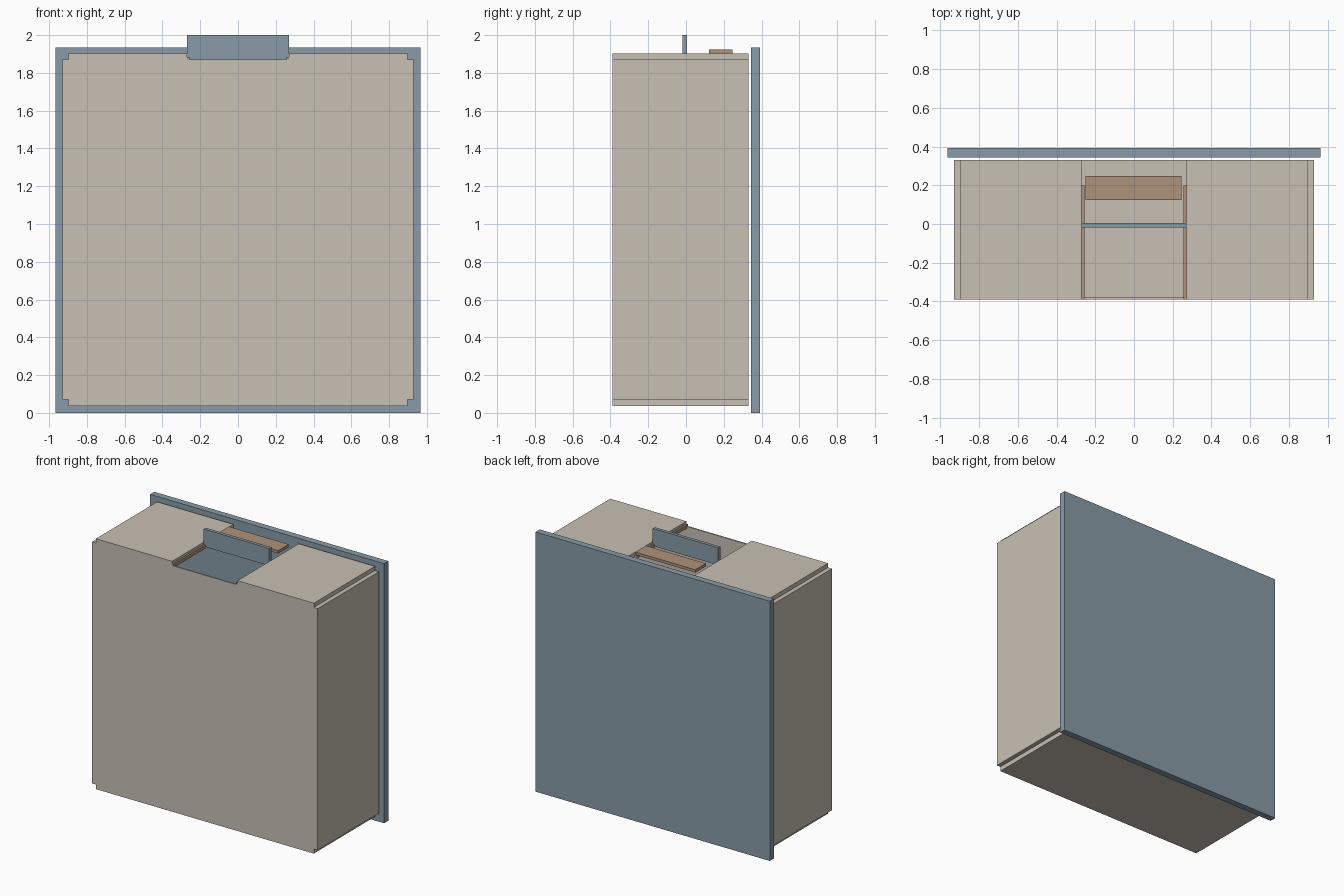
import bpy
import bmesh
from mathutils import Vector

default = bpy.data.objects.get("Cube")
if default:
    bpy.data.objects.remove(default, do_unlink=True)


def material(name, color):
    mat = bpy.data.materials.new(name)
    mat.use_nodes = True
    mat.diffuse_color = (*color, 1)
    mat.node_tree.nodes["Principled BSDF"].inputs["Base Color"].default_value = (*color, 1)
    return mat


beige = material("warm beige", (0.58, 0.53, 0.46))
blue = material("slate blue", (0.25, 0.33, 0.39))
brown = material("tan brown", (0.42, 0.29, 0.2))


def box(name, low, high, mat):
    """Axis-aligned slab between two opposite corners."""
    low, high = Vector(low), Vector(high)
    mesh = bpy.data.meshes.new(name)
    bm = bmesh.new()
    bmesh.ops.create_cube(bm, size=1)
    for v in bm.verts:
        v.co = (low + high) / 2 + v.co * (high - low)
    bm.to_mesh(mesh)
    bm.free()
    mesh.materials.append(mat)
    obj = bpy.data.objects.new(name, mesh)
    bpy.context.collection.objects.link(obj)
    return obj


def mirrored(name, low, high, mat):
    """Slab on the left (+x) and its twin on the right."""
    box("left_" + name, low, high, mat)
    box("right_" + name, (-high[0], *low[1:]), (-low[0], *high[1:]), mat)


FRONT, REAR = -0.39, 0.33       # depth of the case
INNER, OUTER = 0.898, 0.93      # side slab thickness
SLOT = 0.27                     # half width of the top opening
FLOOR, LOW, HIGH, TOP = 0.036, 0.07, 1.87, 1.902

# Case: slabs meeting edge to edge, leaving stepped corners and an open rear
box("front_wall", (-INNER, FRONT, LOW), (INNER, FRONT + 0.01, HIGH), beige)
box("bottom_wall", (-INNER, FRONT, FLOOR), (INNER, REAR, LOW), beige)
mirrored("side_wall", (INNER, FRONT, LOW), (OUTER, REAR, HIGH), beige)
mirrored("top_wall", (SLOT, FRONT, HIGH), (INNER, REAR, TOP), beige)

# Separate rear panel, larger than the case
box("back_panel", (-0.965, 0.343, 0), (0.965, 0.392, 1.935), blue)

# Upright divider and the runners on either side of it
box("divider", (-SLOT, -0.018, HIGH), (SLOT, 0.006, 2), blue)
mirrored("front_runner", (SLOT - 0.013, FRONT, HIGH - 0.012), (SLOT, -0.018, HIGH + 0.014), brown)
mirrored("rear_runner", (SLOT - 0.013, 0.006, HIGH - 0.012), (SLOT, 0.2, HIGH + 0.014), brown)

# Flat strip behind the divider
box("top_strip", (-0.25, 0.123, TOP), (0.245, 0.247, 1.923), brown)
